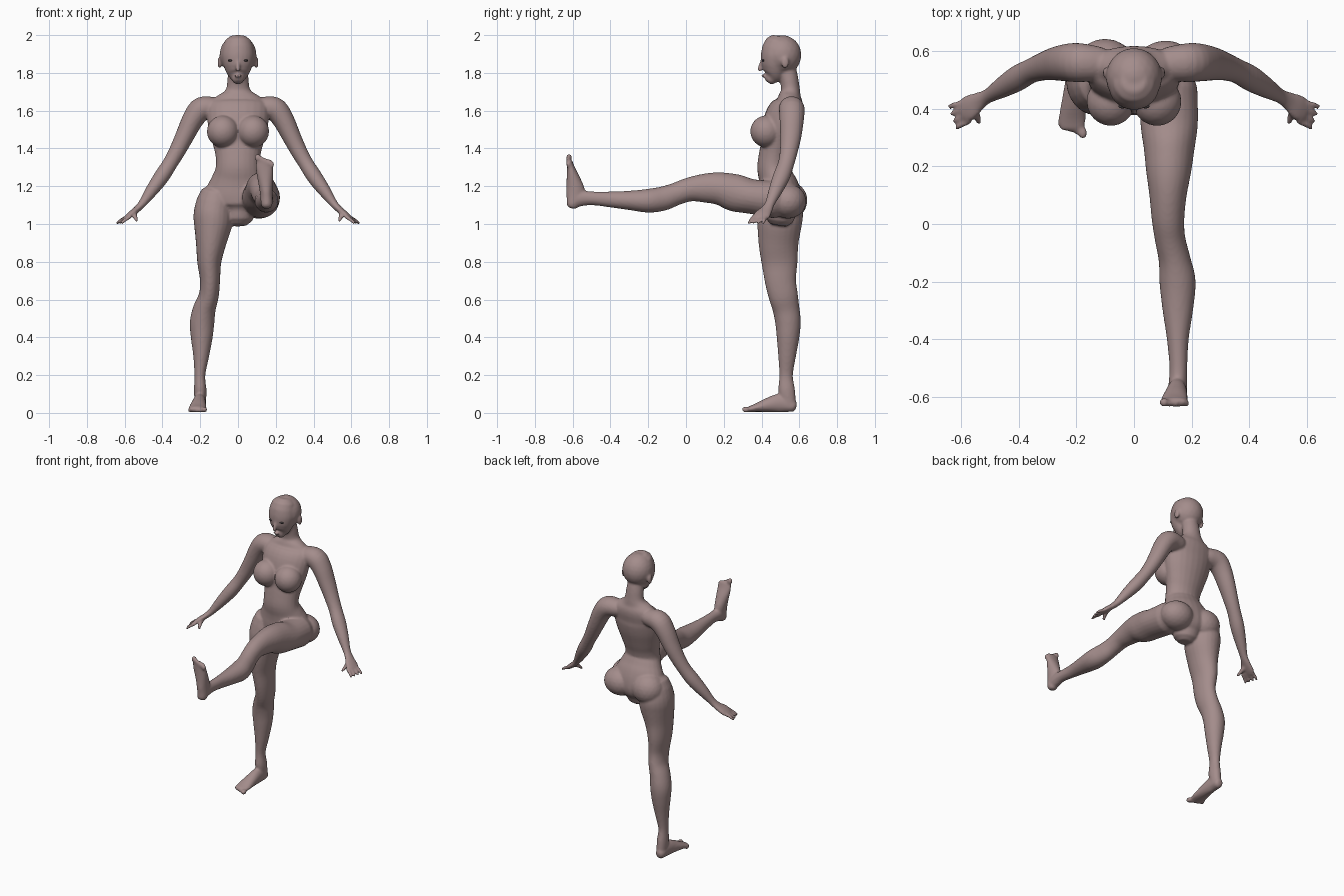
import bpy, bmesh, math
from mathutils import Vector, Matrix

X, Y = Vector((1, 0, 0)), Vector((0, 1, 0))
bm = bmesh.new()


def material(name, rgb):
    m = bpy.data.materials.new(name)
    m.diffuse_color = (*rgb, 1)
    return m


skin = material("skin", (0.37, 0.265, 0.26))
cloth = material("dark cloth", (0.105, 0.085, 0.088))
eye_mat = material("eye grey", (0.05, 0.042, 0.045))


def catmull(p, q, r, s, t):
    return [0.5 * (2*b + (c-a)*t + (2*a-5*b+4*c-d)*t*t + (3*b-a-3*c+d)*t**3)
            for a, b, c, d in zip(p, q, r, s)]


def tube(rings, side=X, steps=4, n=24):
    """Smooth limb through rings (x, y, z, half width along side, half depth), round ends."""
    pts, last = [], len(rings) - 1
    for i in range(last):
        quad = [rings[max(0, min(last, i + k))] for k in (-1, 0, 1, 2)]
        pts += [catmull(*quad, j / steps) for j in range(steps)]
    pts.append(list(rings[-1]))
    for _ in range(2):                       # rounded caps on both ends
        pts.reverse()
        end, t = pts[-1], (Vector(pts[-1][:3]) - Vector(pts[-2][:3])).normalized()
        r = min(end[3], end[4])
        for off, k in ((0.5, 0.85), (0.8, 0.5)):
            pts.append([*(Vector(end[:3]) + t * r * off), end[3] * k, end[4] * k])
    loops = []
    for i, p in enumerate(pts):
        t = (Vector(pts[min(i+1, len(pts)-1)][:3]) - Vector(pts[max(i-1, 0)][:3])).normalized()
        u = (side - t * side.dot(t)).normalized()
        v = t.cross(u)
        loops.append([bm.verts.new(Vector(p[:3]) + u * p[3] * math.cos(a) + v * p[4] * math.sin(a))
                      for a in (2 * math.pi * k / n for k in range(n))])
    for a, b in zip(loops, loops[1:]):
        for k in range(n):
            bm.faces.new((a[k], a[(k+1) % n], b[(k+1) % n], b[k]))
    bm.faces.new(loops[0])
    bm.faces.new(loops[-1])


def ball(c, r, target=None):
    bmesh.ops.create_icosphere(target or bm, subdivisions=3, radius=1,
                               matrix=Matrix.Translation(c) @ Matrix.Diagonal((*r, 1)))


# torso and neck
tube([(0, y, z, w, d) for z, y, w, d in (
    (1.06, .50, .09, .085), (1.10, .505, .15, .11), (1.15, .50, .172, .112), (1.20, .49, .163, .105),
    (1.25, .475, .138, .092), (1.30, .462, .118, .085), (1.36, .47, .119, .085), (1.42, .485, .133, .09),
    (1.50, .50, .155, .10), (1.58, .52, .165, .096), (1.635, .545, .16, .076), (1.675, .55, .115, .06),
    (1.71, .553, .066, .05), (1.77, .545, .056, .049), (1.83, .53, .05, .05))])
for s in (-1, 1):
    ball((s * .08, .425, 1.49), (.085, .085, .085))      # bust
ball((-.10, .545, 1.125), (.105, .098, .10))             # buttocks
ball((.11, .54, 1.12), (.108, .097, .092))

# head
ball((0, .51, 1.895), (.098, .101, .105))
tube([(0, y, z, w, d) for z, y, w, d in (
    (1.772, .45, .034, .036), (1.79, .462, .054, .056), (1.82, .47, .07, .068), (1.85, .473, .08, .076),
    (1.89, .477, .087, .081), (1.93, .485, .083, .081))])
tube([(0, .402, 1.865, .008, .008), (0, .392, 1.835, .010, .010), (0, .388, 1.815, .015, .010)])
ball((0, .410, 1.785), (.024, .011, .008))
for s in (-1, 1):
    ball((s * .097, .525, 1.855), (.011, .021, .032))    # ears

# standing leg
tube([(x, y, z, w, d) for z, x, y, w, d in (
    (1.12, -.12, .50, .098, .108), (1.06, -.13, .50, .104, .12), (1.0, -.132, .495, .102, .118),
    (.9, -.143, .49, .081, .106), (.8, -.152, .495, .064, .096), (.7, -.148, .50, .053, .083),
    (.62, -.155, .515, .053, .078), (.55, -.178, .53, .06, .071), (.48, -.19, .54, .065, .068),
    (.4, -.192, .54, .058, .06), (.3, -.195, .535, .042, .047), (.2, -.202, .53, .029, .036),
    (.12, -.2, .533, .033, .044), (.05, -.2, .545, .03, .038))])

# raised leg
tube([(x, y, z, w, d) for y, x, z, w, d in (
    (.47, .12, 1.13, .10, .10), (.35, .122, 1.145, .10, .092), (.26, .122, 1.165, .088, .099),
    (.18, .12, 1.187, .078, .087), (.1, .118, 1.19, .065, .077), (.02, .118, 1.183, .057, .064),
    (-.05, .125, 1.16, .053, .06), (-.12, .14, 1.135, .055, .064), (-.2, .151, 1.123, .063, .063),
    (-.3, .152, 1.125, .053, .051), (-.4, .152, 1.13, .038, .042), (-.5, .154, 1.136, .031, .036),
    (-.565, .152, 1.135, .033, .043), (-.6, .152, 1.12, .03, .038))])


def foot(place, inner):
    """Foot in local terms: distance from heel, height over sole, sideways shift."""
    tube([(*place(d, h, a), w, t) for d, h, a, w, t in (
        (.03, .038, 0, .031, .034), (.09, .052, .002, .034, .05), (.16, .041, .007, .041, .037),
        (.22, .027, .012, .047, .022), (.255, .02, .012, .045, .015))])
    for i in range(5):
        r = .016 if i == 0 else .012
        c = place(.274 - .009 * i, r + .002, .012 - inner * (.036 - .019 * i))
        f = place(1, 0, 0) - place(0, 0, 0)
        ball(c, [r + abs(k) * .005 for k in f])


foot(lambda d, h, a: Vector((-.202 - a, .59 - d, h)), 1)
foot(lambda d, h, a: Vector((.152 - a, -.637 + h, 1.077 + d)), -1)

# arms and hands
for s in (-1, 1):
    tube([(s * x, y, z, a, b) for x, y, z, a, b in (
        (.12, .555, 1.615, .06, .055), (.19, .56, 1.61, .068, .064), (.235, .56, 1.56, .065, .058),
        (.28, .555, 1.47, .057, .05), (.32, .545, 1.39, .048, .044), (.36, .53, 1.32, .043, .04),
        (.405, .505, 1.25, .045, .041), (.455, .475, 1.18, .037, .034), (.505, .445, 1.11, .026, .022),
        (.535, .428, 1.078, .032, .018), (.57, .405, 1.05, .045, .016), (.592, .39, 1.033, .04, .012))], Y)
    for i in range(4):
        tube([(s * (.585 - .004 * i), .422 - .022 * i, 1.037, .011, .011),
              (s * (.62 - .007 * i), .415 - .024 * i, 1.02, .010, .010),
              (s * (.64 - .008 * i), .408 - .025 * i, 1.005, .008, .008)], Y, n=12)
    tube([(s * .55, .41, 1.06, .016, .014), (s * .545, .375, 1.04, .013, .012),
          (s * .538, .352, 1.018, .009, .009)], X, n=12)

# fuse everything into one smooth skin
bmesh.ops.recalc_face_normals(bm, faces=bm.faces)
me = bpy.data.meshes.new("body")
bm.to_mesh(me)
bm.free()
body = bpy.data.objects.new("body", me)
bpy.context.collection.objects.link(body)
rem = body.modifiers.new("fuse", 'REMESH')
rem.mode, rem.voxel_size = 'VOXEL', 0.007
smo = body.modifiers.new("soften", 'SMOOTH')
smo.factor, smo.iterations = 0.5, 6
dg = bpy.context.evaluated_depsgraph_get()
fused = bpy.data.meshes.new_from_object(body.evaluated_get(dg))
body.modifiers.clear()
body.data = fused
bpy.data.meshes.remove(me)
fused.name = "body"


# clothing areas
def is_top(x, y, z):
    ax = abs(x)
    if z < 1.405 or ax + .3 * z > .6345:
        return False
    if y > .53:
        return z < 1.57
    return z < 1.53 + .75 * ax if ax < .095 else z < 1.7


def is_briefs(x, y, z):
    ax = abs(x)
    if z > 1.175 + .25 * ax or y < .36 or ax > .24:
        return False
    if x < 0:
        return z > 1.03 + (.8 if y < .48 else .5) * ax
    return (y > .5 and z > 1.02) or (z > 1.185 and y > .39) or (x < .04 and z > 1.03)


# cut clean garment edges, then colour by area
cuts = [((0, 0, 1.405), (0, 0, 1)), ((0, 0, 1.57), (0, 0, 1)), ((0, .53, 0), (0, 1, 0)),
        ((0, .5, 0), (0, 1, 0)), ((0, 0, 1.185), (0, 0, 1)), ((.04, 0, 0), (1, 0, 0)),
        ((0, 0, 1.03), (.8, 0, 1)), ((0, 0, 1.03), (.5, 0, 1)), ((0, .48, 0), (0, 1, 0))]
for s in (-1, 1):
    cuts += [((0, 0, 1.53), (-.75 * s, 0, 1)), ((s * .095, 0, 0), (1, 0, 0)),
             ((s * .6345, 0, 0), (s, 0, .3)), ((0, 0, 1.175), (-.25 * s, 0, 1))]
bm = bmesh.new()
bm.from_mesh(fused)
for co, no in cuts:
    faces = [f for f in bm.faces
             if (c := f.calc_center_median()).y > .3 and abs(c.x) < .26 and 1 < c.z < 1.72]
    geom = list({e for f in faces for e in f.edges} | {v for f in faces for v in f.verts}) + faces
    bmesh.ops.bisect_plane(bm, geom=geom, dist=1e-5, plane_co=co, plane_no=Vector(no).normalized())
for f in bm.faces:
    c = f.calc_center_median()
    f.material_index = int(is_top(*c) or is_briefs(*c))
    f.smooth = True
bm.to_mesh(fused)
bm.free()
fused.materials.clear()
fused.materials.append(skin)
fused.materials.append(cloth)

# eyes
for s, name in ((-1, "right_eye"), (1, "left_eye")):
    eb = bmesh.new()
    ball((s * .04, .409, 1.866), (.014, .008, .006), eb)
    for f in eb.faces:
        f.smooth = True
    em = bpy.data.meshes.new(name)
    eb.to_mesh(em)
    eb.free()
    em.materials.append(eye_mat)
    bpy.context.collection.objects.link(bpy.data.objects.new(name, em))
